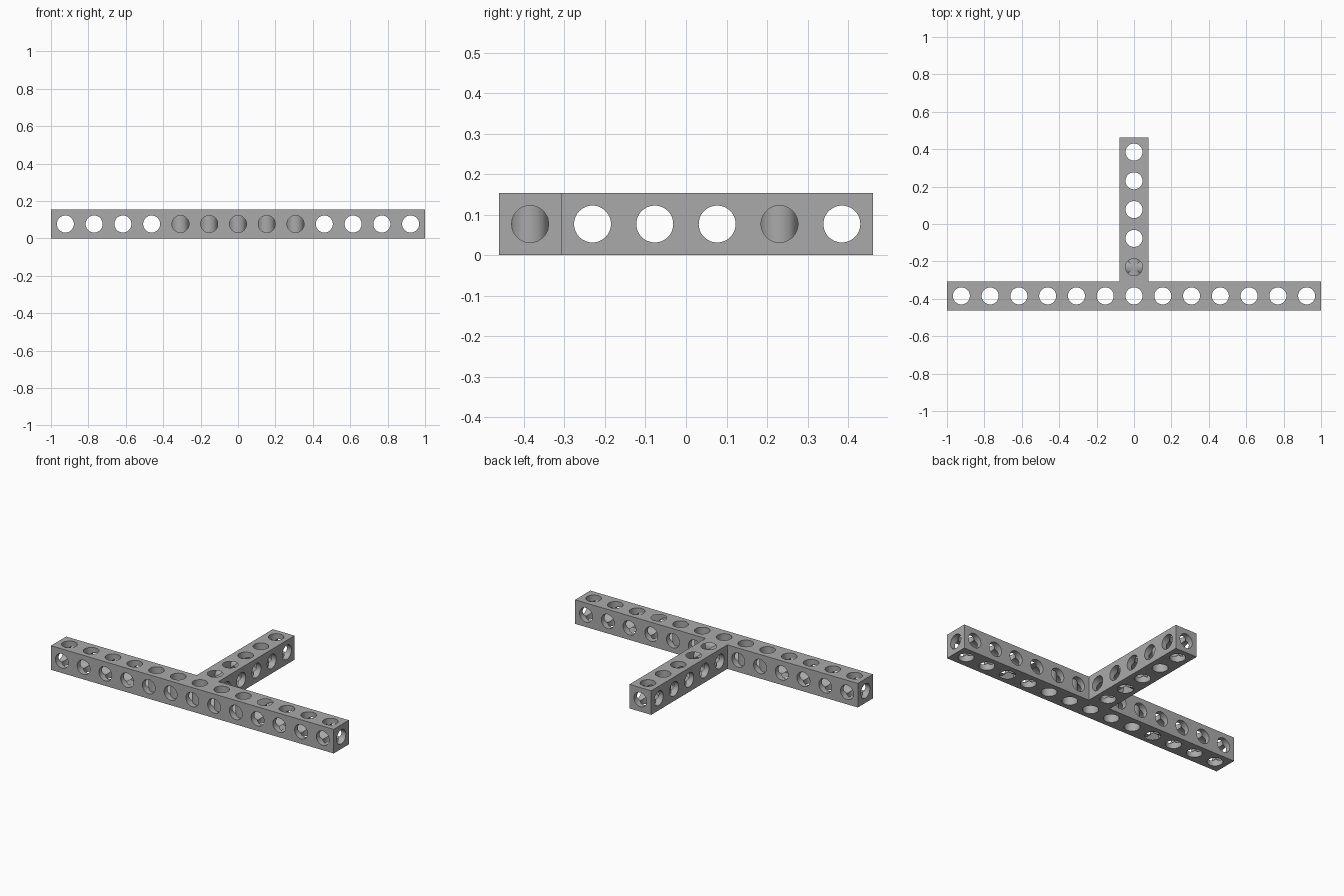
import bpy
import bmesh
import math
from mathutils import Matrix, Vector

cube = bpy.data.objects.get("Cube")
if cube:
    bpy.data.objects.remove(cube, do_unlink=True)

LONG, DEEP = 13, 6              # unit cells along the bar and front to back
P = 2 / LONG                    # cell size
H = P / 2
R = 0.0455                      # bore radius
FRONT = -DEEP * H               # front face
BAR_Y = FRONT + H               # axis of the long bar

grey = bpy.data.materials.new("grey")
grey.use_nodes = True
grey.diffuse_color = (0.4, 0.4, 0.4, 1)
grey.node_tree.nodes["Principled BSDF"].inputs["Base Color"].default_value = (0.4, 0.4, 0.4, 1)


def make_object(name, bm):
    bmesh.ops.recalc_face_normals(bm, faces=bm.faces)
    mesh = bpy.data.meshes.new(name)
    bm.to_mesh(mesh)
    bm.free()
    mesh.materials.append(grey)
    obj = bpy.data.objects.new(name, mesh)
    bpy.context.collection.objects.link(obj)
    return obj


def add_bore(bm, centre, axis, length):
    turn = Vector((0, 0, 1)).rotation_difference(Vector(axis)).to_matrix().to_4x4()
    bmesh.ops.create_cone(bm, cap_ends=True, segments=48, radius1=R, radius2=R, depth=length,
                          matrix=Matrix.Translation(centre) @ turn)


# T-shaped body: half outline mirrored, then extruded upward
half = [(1, FRONT), (1, FRONT + P), (H, FRONT + P), (H, -FRONT)]
outline = half + [(-x, y) for x, y in reversed(half)]
bm = bmesh.new()
base = bm.faces.new([bm.verts.new((x, y, 0)) for x, y in outline])
top = bmesh.ops.extrude_face_region(bm, geom=[base])
bmesh.ops.translate(bm, vec=(0, 0, P),
                    verts=[v for v in top["geom"] if isinstance(v, bmesh.types.BMVert)])
beam = make_object("tee_beam", bm)

bar_xs = [(i - LONG // 2) * P for i in range(LONG)]
stem_ys = [BAR_Y + i * P for i in range(1, DEEP)]
short = P * 1.4

# Bores along x: one through the whole bar, short ones across the stem
along_x = bmesh.new()
add_bore(along_x, (0, BAR_Y, H), (1, 0, 0), 2 + P)
for y in stem_ys:
    add_bore(along_x, (0, y, H), (1, 0, 0), short)

# Bores along y: one through the whole stem, short ones across the bar
along_y = bmesh.new()
for x in bar_xs:
    if abs(x) < H:
        add_bore(along_y, (x, 0, H), (0, 1, 0), (DEEP + 1) * P)
    else:
        add_bore(along_y, (x, BAR_Y, H), (0, 1, 0), short)

# Vertical bores in every cell
along_z = bmesh.new()
for x, y in [(x, BAR_Y) for x in bar_xs] + [(0, y) for y in stem_ys]:
    add_bore(along_z, (x, y, H), (0, 0, 1), short)

# Cut the three sets of bores
bpy.ops.object.select_all(action='DESELECT')
bpy.context.view_layer.objects.active = beam
beam.select_set(True)
for name, bores in (("x", along_x), ("y", along_y), ("z", along_z)):
    cutter = make_object("bore_cutter_" + name, bores)
    cutter.hide_render = True
    mod = beam.modifiers.new("bores_" + name, 'BOOLEAN')
    mod.operation = 'DIFFERENCE'
    mod.solver = 'EXACT'
    mod.object = cutter
    bpy.ops.object.modifier_apply(modifier=mod.name)
    bpy.data.objects.remove(cutter, do_unlink=True)

bpy.ops.object.shade_smooth_by_angle(angle=math.radians(30))
